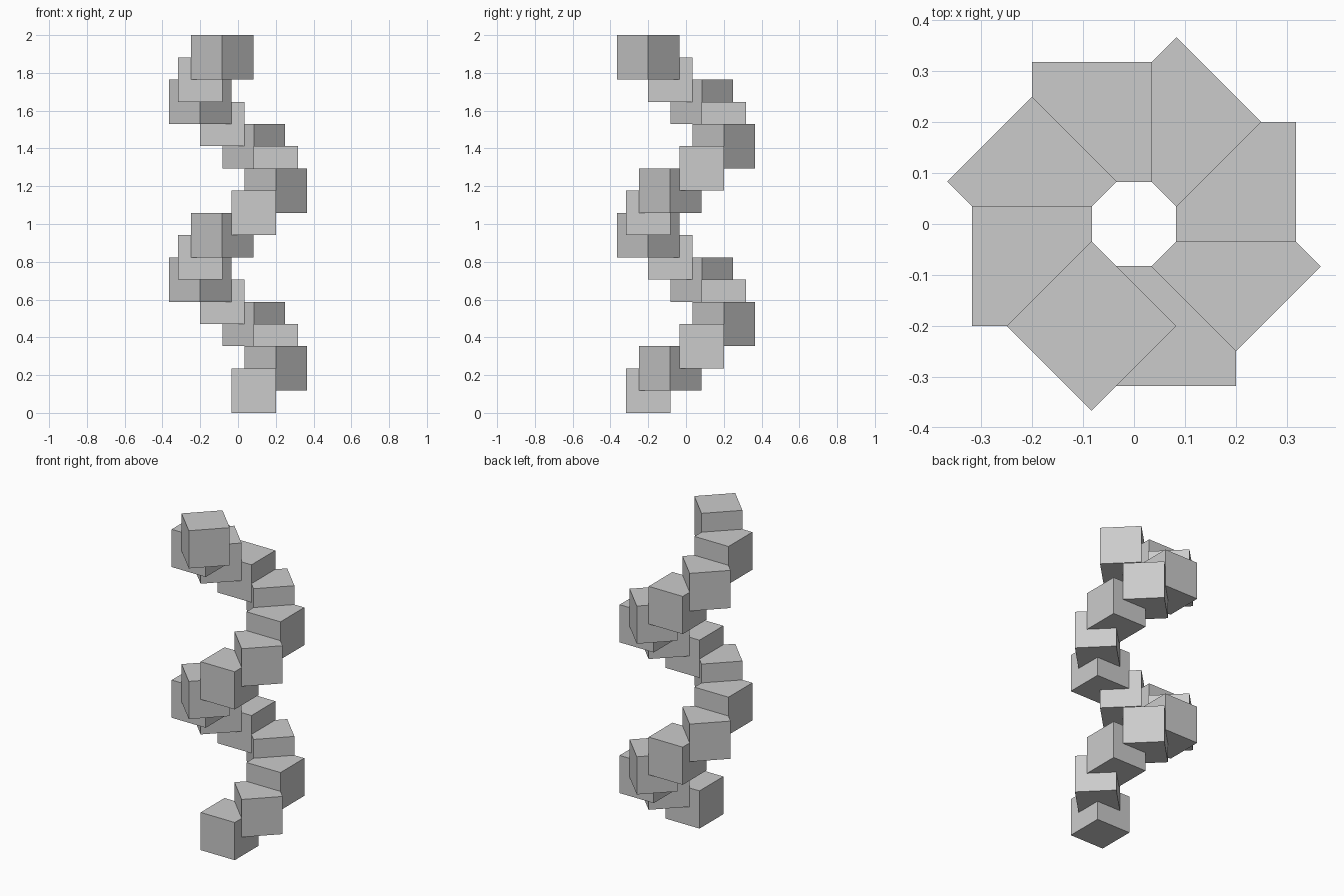
import bpy
from math import radians
from mathutils import Matrix, Vector

if "Cube" in bpy.data.objects:
    bpy.data.objects.remove(bpy.data.objects["Cube"])

COUNT = 16
STEP = 2 / (COUNT + 1)      # rise per block, half a block high
SIZE = 2 * STEP
FIRST = Vector((0.0825, -0.2005, SIZE / 2))

# Spiral of overlapping cubes, each turned 45 degrees and raised half a block
for i in range(COUNT):
    angle = radians(45 * i)
    pos = Matrix.Rotation(angle, 3, 'Z') @ FIRST
    pos.z += i * STEP
    bpy.ops.mesh.primitive_cube_add(size=SIZE, location=pos, rotation=(0, 0, angle))
    bpy.context.object.name = f"spiral_block_{i + 1:02d}"
